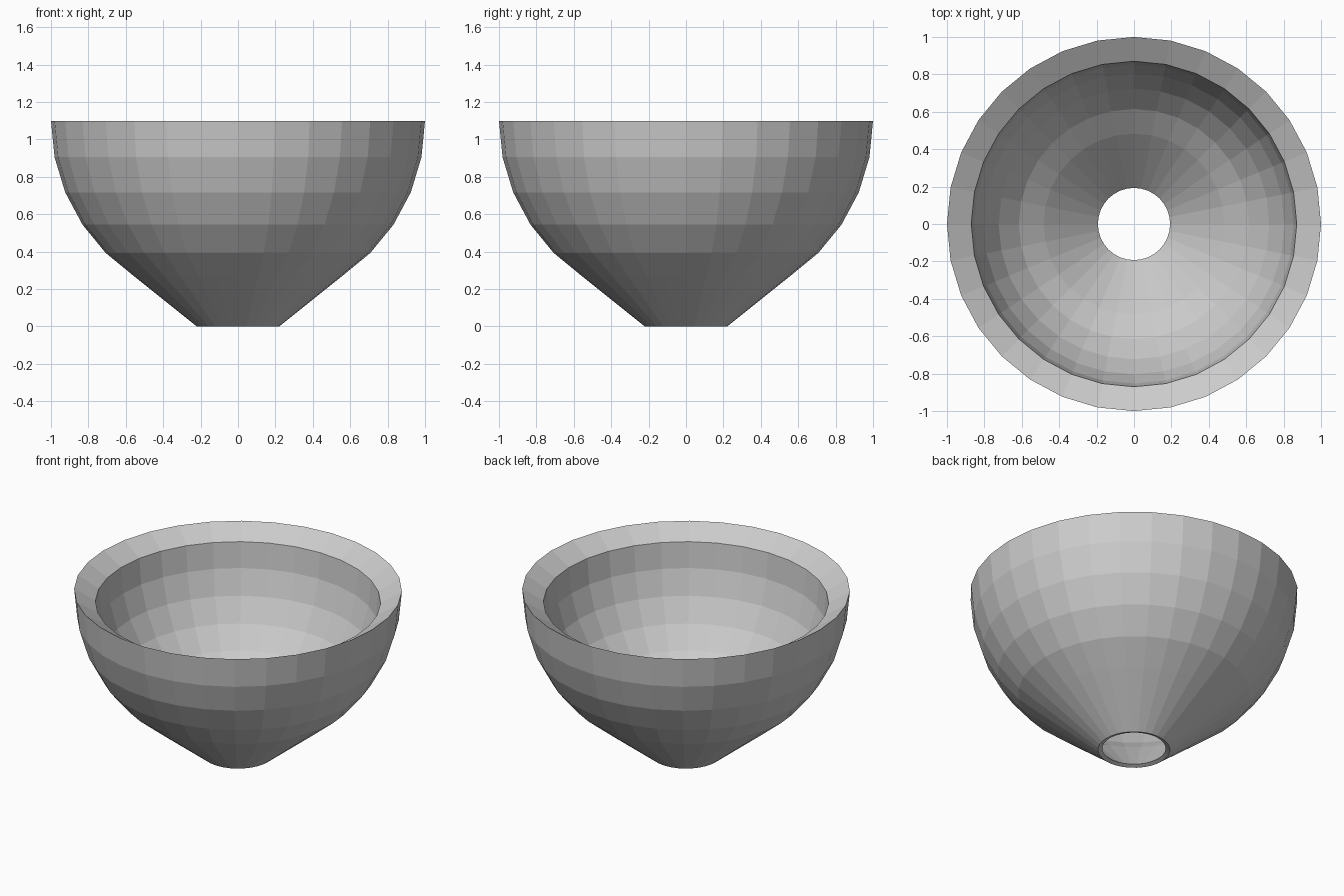
import bpy, bmesh
from math import sin, cos, pi, radians

if "Cube" in bpy.data.objects:
    bpy.data.objects.remove(bpy.data.objects["Cube"])

SIDES = 32
STEP = radians(11.25)


def dome(radius, centre_z, rings):
    """Lower half-sphere profile from the rim downward."""
    return [(radius * cos(i * STEP), centre_z - radius * sin(i * STEP))
            for i in range(rings)]


# closed wall section: outer shell, bottom hole edge, inner shell, sloped rim
outer = dome(1.0, 1.1, 6) + [(0.22, 0.0)]
inner = dome(0.87, 1.02, 6) + [(0.193, 0.01)]
section = outer + inner[::-1]

# spin the section into a faceted bowl
bm = bmesh.new()
rings = [[bm.verts.new((r * cos(2 * pi * s / SIDES), r * sin(2 * pi * s / SIDES), z))
          for s in range(SIDES)] for r, z in section]
for i, ring in enumerate(rings):
    nxt = rings[(i + 1) % len(rings)]
    for s in range(SIDES):
        t = (s + 1) % SIDES
        bm.faces.new((ring[s], nxt[s], nxt[t], ring[t]))
bmesh.ops.recalc_face_normals(bm, faces=bm.faces)

mesh = bpy.data.meshes.new("bowl")
bm.to_mesh(mesh)
bm.free()
bpy.context.collection.objects.link(bpy.data.objects.new("bowl", mesh))
